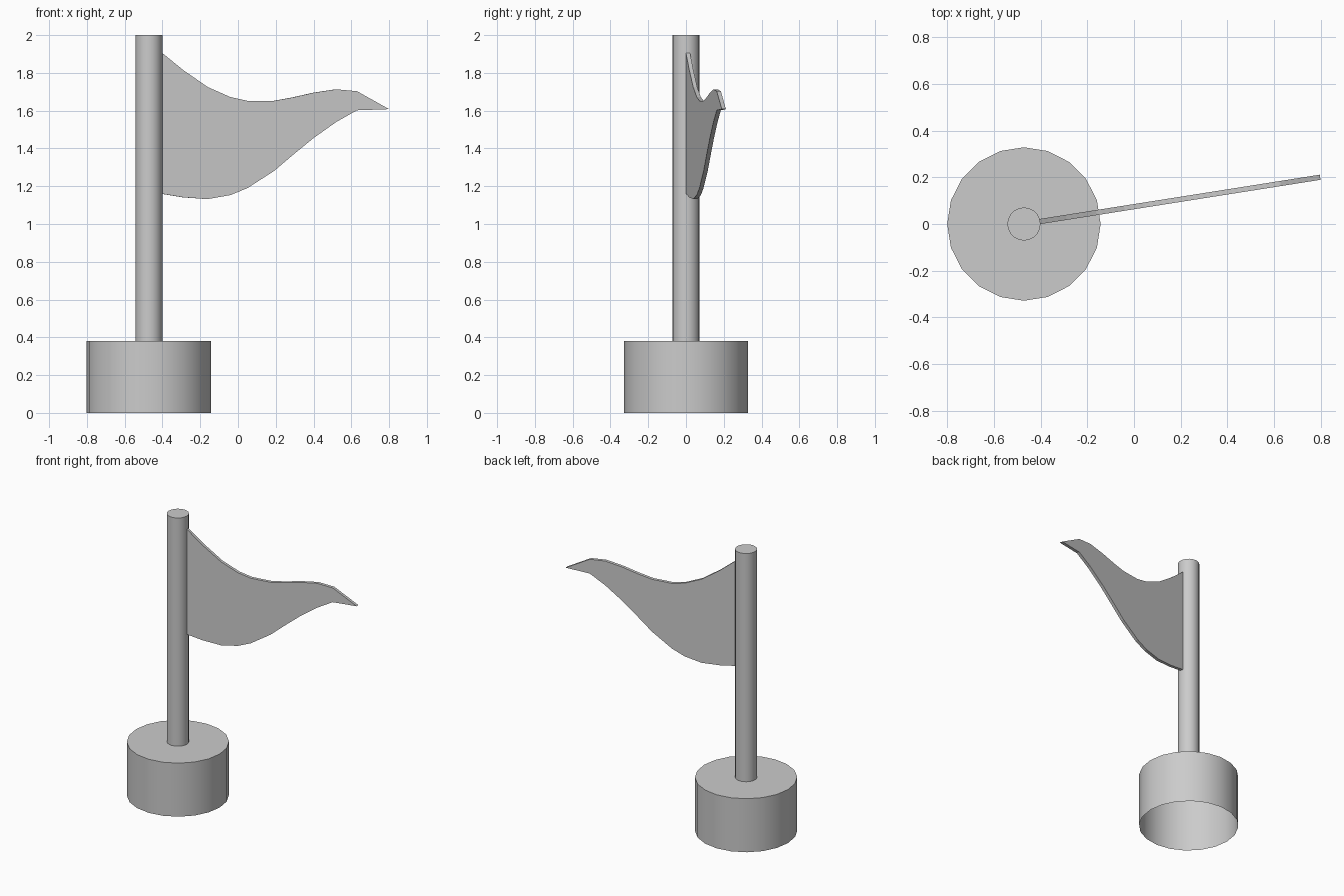
import bpy, bmesh, math
from mathutils import Vector

if "Cube" in bpy.data.objects:
    bpy.data.objects.remove(bpy.data.objects["Cube"])

POLE_X = -0.472


def finish(bm, name, smooth):
    bmesh.ops.recalc_face_normals(bm, faces=bm.faces)
    mesh = bpy.data.meshes.new(name)
    bm.to_mesh(mesh)
    bm.free()
    obj = bpy.data.objects.new(name, mesh)
    bpy.context.collection.objects.link(obj)
    if smooth:
        bpy.ops.object.select_all(action='DESELECT')
        obj.select_set(True)
        bpy.context.view_layer.objects.active = obj
        bpy.ops.object.shade_smooth_by_angle(angle=math.radians(35))
    return obj


def open_cylinder(name, radius, z0, z1, sides=20):
    """Upright cylinder with a top cap and an open bottom."""
    bm = bmesh.new()
    rings = []
    for z in (z0, z1):
        rings.append([bm.verts.new((POLE_X + radius * math.cos(2 * math.pi * i / sides),
                                    radius * math.sin(2 * math.pi * i / sides), z))
                      for i in range(sides)])
    low, high = rings
    for i in range(sides):
        j = (i + 1) % sides
        bm.faces.new((low[i], low[j], high[j], high[i]))
    bm.faces.new(high)
    return finish(bm, name, True)


# Base drum and pole
open_cylinder("base", 0.329, 0.0, 0.38)
open_cylinder("pole", 0.071, 0.38, 2.0)

# Pennant: columns of (x, top z, bottom z), ending in a tip
columns = [(-0.403, 1.907, 1.16), (-0.29, 1.815, 1.141), (-0.16, 1.725, 1.132),
           (-0.04, 1.672, 1.153), (0.05, 1.652, 1.19), (0.19, 1.652, 1.28),
           (0.29, 1.67, 1.365), (0.40, 1.695, 1.455), (0.52, 1.713, 1.54),
           (0.63, 1.703, 1.602)]
tip = (0.80, 1.608)
slope, thickness = 0.158, 0.022


def on_flag(x, z):
    return (x, slope * (x + 0.40), z)


bm = bmesh.new()
pairs = [(bm.verts.new(on_flag(x, t)), bm.verts.new(on_flag(x, b))) for x, t, b in columns]
for (t0, b0), (t1, b1) in zip(pairs, pairs[1:]):
    bm.faces.new((b0, b1, t1, t0))
bm.faces.new((pairs[-1][1], bm.verts.new(on_flag(*tip)), pairs[-1][0]))

# Give the cloth its thickness
out = bmesh.ops.extrude_face_region(bm, geom=bm.faces[:], use_keep_orig=True)
back = [v for v in out["geom"] if isinstance(v, bmesh.types.BMVert)]
bmesh.ops.translate(bm, verts=back, vec=Vector((-slope, 1, 0)).normalized() * thickness)
finish(bm, "flag", False)
